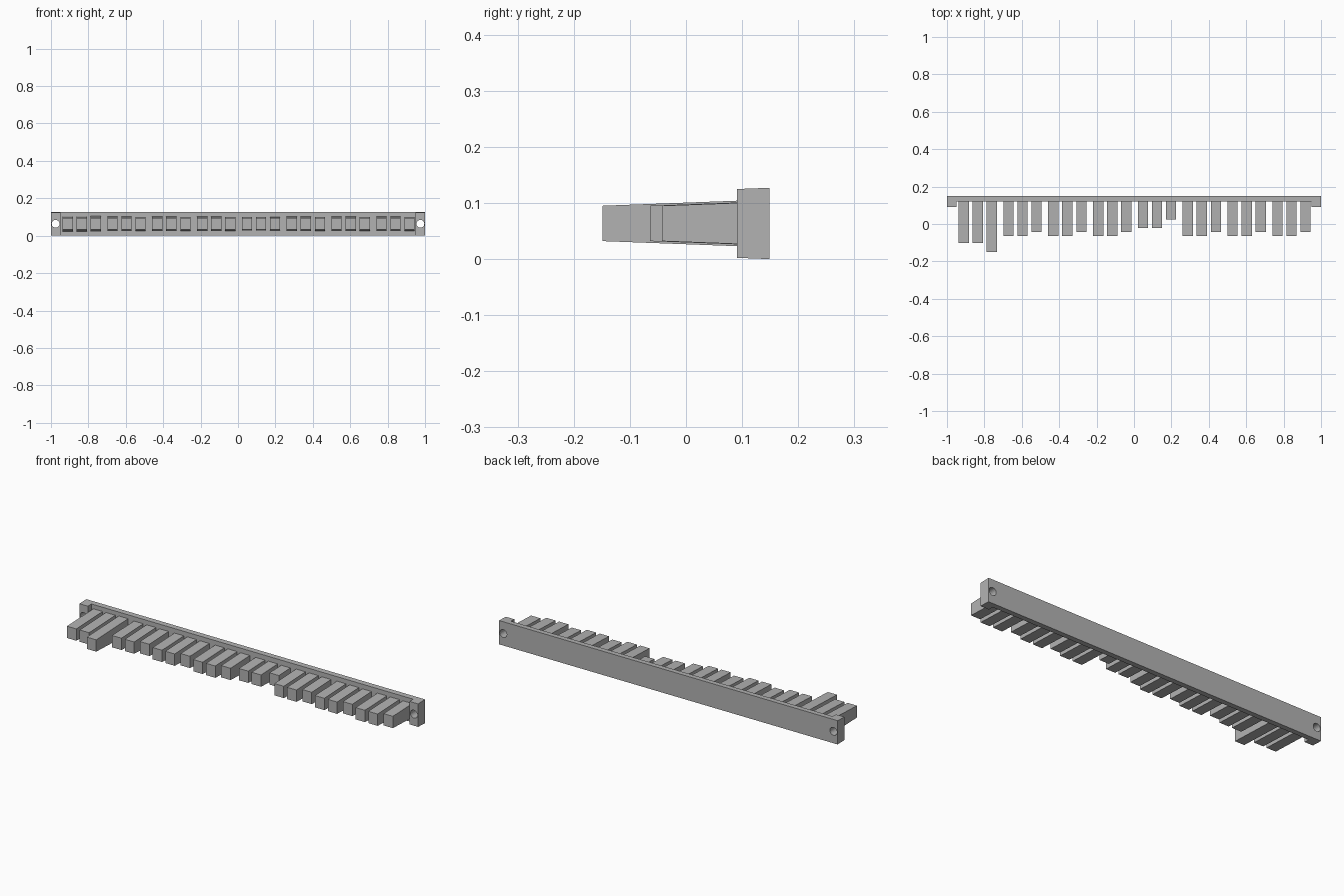
import bpy, bmesh, math

cube = bpy.data.objects.get("Cube")
if cube:
    bpy.data.objects.remove(cube, do_unlink=True)

DRAFT = 0.0375          # taper of top and bottom faces per unit of depth
MID = 0.0635            # height of the centre line
BACK = 0.149

grey = bpy.data.materials.new("plain grey")
grey.use_nodes = True
colour = (0.45, 0.45, 0.45, 1)
grey.diffuse_color = colour
grey.node_tree.nodes["Principled BSDF"].inputs["Base Color"].default_value = colour


def drafted_prism(name, outline, half_height, y_ref):
    """Plan outline raised about the centre line, taller toward the back."""
    bm = bmesh.new()
    rings = []
    for sign in (-1, 1):
        rings.append([bm.verts.new((x, y, MID + sign * (half_height + DRAFT * (y - y_ref))))
                      for x, y in outline])
    low, high = rings
    bm.faces.new(low)
    bm.faces.new(high)
    n = len(outline)
    for i in range(n):
        j = (i + 1) % n
        bm.faces.new((low[i], low[j], high[j], high[i]))
    bmesh.ops.recalc_face_normals(bm, faces=bm.faces)
    mesh = bpy.data.meshes.new(name)
    bm.to_mesh(mesh)
    bm.free()
    mesh.materials.append(grey)
    obj = bpy.data.objects.new(name, mesh)
    bpy.context.collection.objects.link(obj)
    return obj


# Mounting rail with a thicker block at each end
half = [(1, BACK), (1, 0.091), (0.95, 0.091), (0.95, 0.12)]
rail = drafted_prism("mounting_rail", half + [(-x, y) for x, y in reversed(half)], MID, BACK)

# Screw holes through the end blocks
for side in (-1, 1):
    bpy.ops.mesh.primitive_cylinder_add(vertices=24, radius=0.021, depth=0.3,
                                        location=(side * 0.975, 0.12, MID),
                                        rotation=(math.pi / 2, 0, 0))
    cutter = bpy.context.object
    cutter.name = "hole_cutter"
    cutter.hide_render = True
    cutter.data.materials.append(grey)
    mod = rail.modifiers.new("hole", "BOOLEAN")
    mod.operation = "DIFFERENCE"
    mod.solver = "EXACT"
    mod.object = cutter
    bpy.context.view_layer.objects.active = rail
    bpy.ops.object.modifier_apply(modifier=mod.name)
    bpy.data.objects.remove(cutter, do_unlink=True)

# Teeth in eight groups of three; the front end of each tooth is listed
common = (-0.064, -0.064, -0.043)
fronts = {0: (-0.102, -0.102, -BACK), 4: (-0.021, -0.021, 0.023)}
for group in range(8):
    for k, front in enumerate(fronts.get(group, common)):
        x = -0.911 + group * 0.2397 + k * 0.0752
        a, b = x - 0.0275, x + 0.0275
        drafted_prism(f"tooth_{group * 3 + k + 1}",
                      [(a, front), (b, front), (b, 0.122), (a, 0.122)], 0.0315, front)
